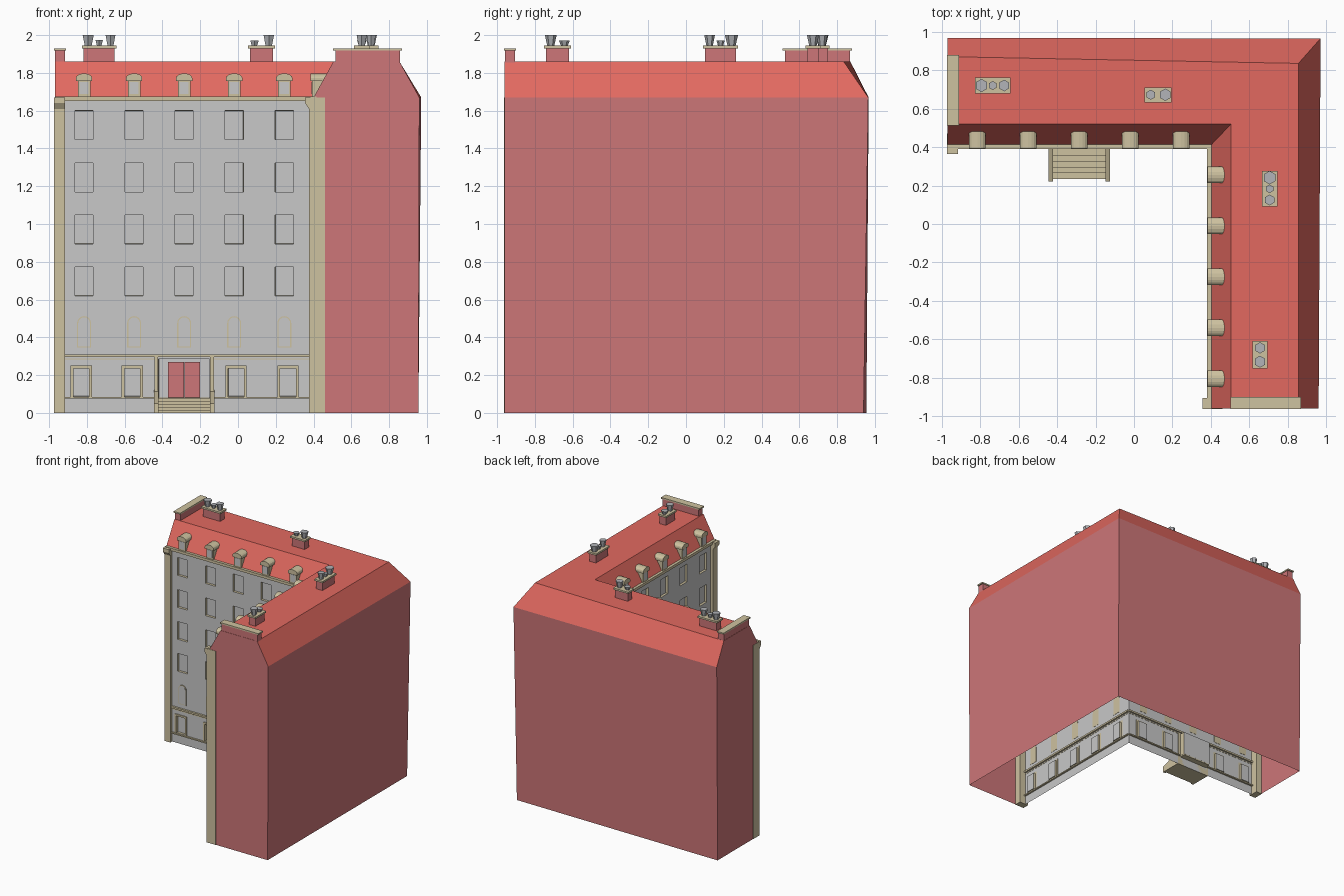
import bpy, bmesh, math
from mathutils import Vector

if "Cube" in bpy.data.objects:
    bpy.data.objects.remove(bpy.data.objects["Cube"])


def material(name, rgb):
    m = bpy.data.materials.new(name)
    m.use_nodes = True
    lin = [((c / 255 + 0.055) / 1.055) ** 2.4 for c in rgb] + [1]
    m.diffuse_color = lin
    m.node_tree.nodes["Principled BSDF"].inputs["Base Color"].default_value = lin
    return m


BRICK = material("brick_red", (205, 118, 120))
ROOF = material("roof_red", (226, 105, 96))
GREY = material("plaster_grey", (200, 200, 200))
CREAM = material("cream_stone", (206, 194, 160))
POT = material("pot_grey", (178, 180, 184))

WALL_Y = 0.41                       # courtyard face of the back wing
LEFT, INNER = -0.97, 0.40           # ends of that face
EAVE, RIDGE = 1.67, 1.86
WINDOWS = [-0.815 + 0.265 * i for i in range(5)]
GROUND = [-0.83, -0.56, -0.285, -0.01, 0.265]
DOOR_X = -0.285


def finish(bm, name, mats, wing=0):
    """Make the object; wing 1 is the back wing reflected onto the side wing."""
    if wing:
        for v in bm.verts:
            x, y, z = v.co
            v.co = (y - 0.01, x + 0.01, z)
        bmesh.ops.reverse_faces(bm, faces=bm.faces)
    me = bpy.data.meshes.new(name)
    bm.to_mesh(me)
    bm.free()
    for m in mats:
        me.materials.append(m)
    ob = bpy.data.objects.new(name, me)
    bpy.context.scene.collection.objects.link(ob)
    return ob


def prism(bm, pts, lo, hi, axis="y", mat=0):
    """Extrude a 2D outline (xz for axis y, yz for axis x) between lo and hi."""
    def place(p, d):
        return (p[0], d, p[1]) if axis == "y" else (d, p[0], p[1])
    a, b = [[bm.verts.new(place(p, d)) for p in pts] for d in (lo, hi)]
    n = len(pts)
    faces = [bm.faces.new(a), bm.faces.new(b[::-1])]
    faces += [bm.faces.new((a[i], b[i], b[(i + 1) % n], a[(i + 1) % n])) for i in range(n)]
    for f in faces:
        f.material_index = mat
    bmesh.ops.recalc_face_normals(bm, faces=faces)


def box(bm, x0, x1, y0, y1, z0, z1, mat=0):
    prism(bm, [(x0, z0), (x1, z0), (x1, z1), (x0, z1)], y0, y1, "y", mat)


def arch(cx, half, z0, z1, rise, n=8):
    """Outline with a curved head."""
    arc = [(cx + half * math.cos(math.pi * i / n), z1 - rise + rise * math.sin(math.pi * i / n))
           for i in range(n + 1)]
    return [(cx - half, z0), (cx + half, z0)] + arc


# Outer walls and mansard roof: an L-shaped shell, open below and to the court
def outer_shell():
    base = [(LEFT, .41), (INNER, .41), (INNER, -.96), (.955, -.96), (.955, .94), (LEFT, .955)]
    eave = base[:3] + [(.96, -.96), (.97, .965), (LEFT, .967)]
    ridge = [(LEFT, .52), (.505, .52), (.505, -.96), (.855, -.96), (.855, .835), (LEFT, .87)]
    bm = bmesh.new()
    rings = [[bm.verts.new((x, y, z)) for x, y in ring]
             for ring, z in ((base, 0), (eave, EAVE), (ridge, RIDGE))]
    for level in (0, 1):
        low, high = rings[level], rings[level + 1]
        for i in range(6):
            if level == 0 and i < 2:
                continue
            j = (i + 1) % 6
            f = bm.faces.new((low[i], low[j], high[j], high[i]))
            f.material_index = int(level == 1 and i not in (2, 5))
    t = rings[2]
    for quad in ((t[0], t[1], t[4], t[5]), (t[1], t[2], t[3], t[4])):
        bm.faces.new(quad).material_index = 1
    bmesh.ops.recalc_face_normals(bm, faces=bm.faces)
    finish(bm, "outer_walls_and_roof", [BRICK, ROOF])


# Courtyard wall: a grid of faces with the window cells pushed in
def courtyard_wall(wing):
    holes = [(x - .048, x + .048, z, z + .153) for x in WINDOWS for z in (.62, .895, 1.17, 1.447)]
    holes += [(x - .042, x + .042, .088, .235) for x in GROUND if wing or x != DOOR_X]
    portal = (DOOR_X - .135, DOOR_X + .135, .08, .285)
    if not wing:
        holes.append(portal)
    xs = sorted({LEFT, INNER} | {v for h in holes for v in h[:2]})
    zs = sorted({0, EAVE} | {v for h in holes for v in h[2:]})
    bm = bmesh.new()
    grid = [[bm.verts.new((x, WALL_Y, z)) for z in zs] for x in xs]
    windows, doors = [], []
    for i in range(len(xs) - 1):
        for k in range(len(zs) - 1):
            f = bm.faces.new((grid[i][k], grid[i + 1][k], grid[i + 1][k + 1], grid[i][k + 1]))
            c = f.calc_center_median()
            for h in holes:
                if h[0] < c.x < h[1] and h[2] < c.z < h[3]:
                    (doors if h is portal else windows).append(f)
                    break
    bm.normal_update()
    for faces, depth in ((windows, .02), (doors, .05)):
        if faces:
            sides = bmesh.ops.inset_region(bm, faces=faces, thickness=.0005, depth=-depth,
                                           use_even_offset=True, use_boundary=True)["faces"]
            for f in sides:
                f.material_index = 1
    finish(bm, "courtyard_wall", [GREY, CREAM], wing)


# Cornice, string courses, window surrounds and end pilaster
def trim(wing):
    bm = bmesh.new()
    box(bm, LEFT, INNER, .39, .425, 1.652, 1.675)
    box(bm, LEFT, INNER, .393, .425, .295, .31)
    gap = [(LEFT, INNER)] if wing else [(LEFT, DOOR_X - .14), (DOOR_X + .14, INNER)]
    for a, b in gap:
        box(bm, a, b, .396, .425, .075, .085)
        box(bm, a, b, .403, .412, .283, .289)
    for x in GROUND:
        if not wing and x == DOOR_X:
            for s in (-1, 1):
                cx = x + s * .148
                box(bm, cx - .01, cx + .01, .395, .415, .08, .3)
            continue
        for s in (-1, 1):
            a, b = sorted((x + s * .042, x + s * .056))
            box(bm, a, b, .402, .412, .085, .25)
        box(bm, x - .042, x + .042, .402, .412, .235, .25)
    finish(bm, "stone_courses_and_surrounds", [CREAM], wing)

    bm = bmesh.new()
    for x in WINDOWS:
        prism(bm, arch(x, .037, .345, .512, .037), .405, .412, "y", 0)
        prism(bm, arch(x, .031, .351, .506, .031), .403, .406, "y", 1)
    finish(bm, "arched_windows", [CREAM, GREY], wing)

    bm = bmesh.new()
    outline = [(.385, 0), (.385, 1.61), (.365, 1.64), (.365, EAVE), (.47, EAVE), (.47, 0)]
    prism(bm, outline, -.973, -.915, "x")
    finish(bm, "end_pilaster", [CREAM], wing)

    bm = bmesh.new()
    box(bm, -.968, -.915, .525, .868, RIDGE - .01, 1.92, 0)
    box(bm, -.973, -.91, .512, .878, 1.918, 1.93, 1)
    finish(bm, "end_parapet", [BRICK, CREAM], wing)


# Dormers with curved hoods
def dormers(wing):
    bm = bmesh.new()
    for x in WINDOWS:
        box(bm, x - .033, x + .033, .402, .47, EAVE, 1.76, 0)
        box(bm, x - .024, x + .024, .399, .403, 1.688, 1.752, 1)
        prism(bm, arch(x, .043, 1.757, 1.797, .024), .393, .482, "y", 0)
    finish(bm, "dormers", [CREAM, GREY], wing)


# Entrance: double door, steps and sloping side walls
def entrance():
    bm = bmesh.new()
    for s in (-1, 1):
        a, b = sorted((DOOR_X + s * .001, DOOR_X + s * .085))
        box(bm, a, b, .45, .458, .08, .27)
    finish(bm, "double_door", [BRICK])
    bm = bmesh.new()
    steps = 5
    for i in range(steps):
        box(bm, DOOR_X - .14, DOOR_X + .14, .235 + .03 * i, .41, .08 * i / steps, .08 * (i + 1) / steps)
    box(bm, DOOR_X - .134, DOOR_X + .134, .41, .46, .07, .08)
    for s in (-1, 1):
        cx = DOOR_X + s * .148
        prism(bm, [(.222, 0), (.41, 0), (.41, .12), (.222, .05)], cx - .012, cx + .012, "x")
    finish(bm, "entrance_steps", [CREAM])


# Chimney stack with flared six-sided pots: (offset along stack, radius, top)
def chimney(cx, cy, half_x, half_y, pots):
    bm = bmesh.new()
    box(bm, cx - half_x + .01, cx + half_x - .01, cy - half_y + .01, cy + half_y - .01,
        RIDGE - .01, 1.93, 0)
    box(bm, cx - half_x, cx + half_x, cy - half_y, cy + half_y, 1.93, 1.945, 1)
    for off, r, top in pots:
        x, y = (cx + off, cy) if half_x > half_y else (cx, cy + off)
        before = set(bm.faces)
        cone = bmesh.ops.create_cone(bm, cap_ends=True, segments=6, radius1=r * .6, radius2=r,
                                     depth=top - 1.943)
        bmesh.ops.translate(bm, verts=cone["verts"], vec=Vector((x, y, (top + 1.943) / 2)))
        for f in set(bm.faces) - before:
            f.material_index = 2
    finish(bm, "chimney", [BRICK, CREAM, POT])


outer_shell()
for wing in (0, 1):
    courtyard_wall(wing)
    trim(wing)
    dormers(wing)
entrance()
chimney(-.735, .72, .092, .041, [(-.058, .034, 2), (0, .023, 1.975), (.06, .03, 2)])
chimney(.125, .672, .071, .039, [(-.038, .026, 1.972), (.038, .032, 2)])
chimney(.705, .183, .04, .092, [(-.058, .028, 2), (0, .022, 1.972), (.058, .035, 2)])
chimney(.655, -.68, .04, .071, [(-.036, .031, 2), (.036, .029, 1.972)])
